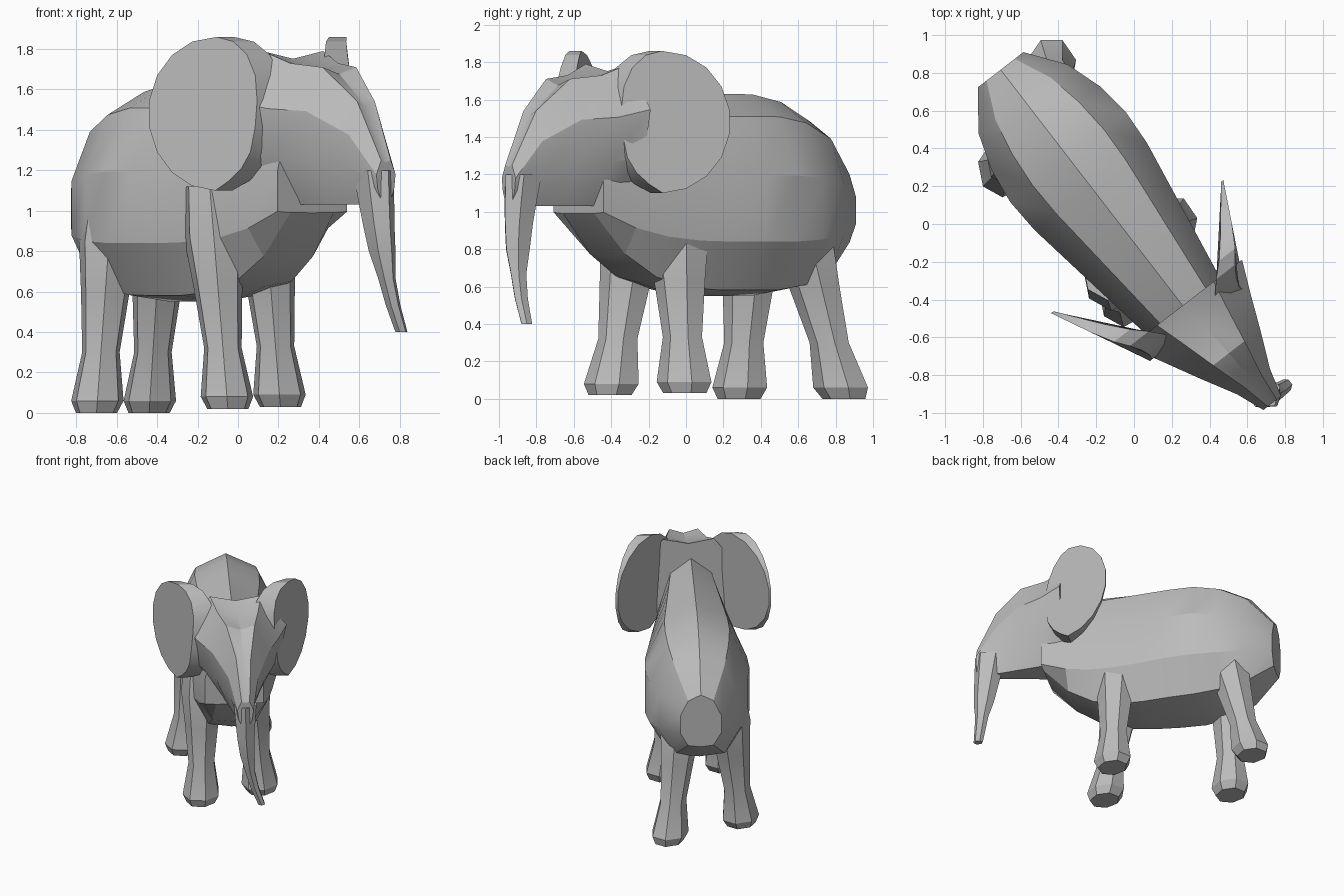
import bpy, bmesh, math
from mathutils import Vector

cube = bpy.data.objects.get("Cube")
if cube:
    bpy.data.objects.remove(cube)

# one plain skin colour
skin_colour = (0.5, 0.5, 0.5, 1)
skin = bpy.data.materials.new("elephant_grey")
skin.use_nodes = True
skin.diffuse_color = skin_colour
skin.node_tree.nodes["Principled BSDF"].inputs["Base Color"].default_value = skin_colour

# the animal walks diagonally: along its spine, then toward its left side
forward = Vector((0.61, -0.79, 0))
leftward = Vector((0.79, 0.61, 0))


def place(along, across, height):
    return forward * along + leftward * across + Vector((0, 0, height))


def circle(sides, turn=0):
    angles = [(index + turn) * math.tau / sides for index in range(sides)]
    return [(math.sin(angle), math.cos(angle)) for angle in angles]


def blend(start, end, amount):
    return start + (end - start) * amount


def loft(name, rings):
    """Skin a row of matching rings and cap both ends."""
    bm = bmesh.new()
    loops = [[bm.verts.new(point) for point in ring] for ring in rings]
    sides = len(loops[0])
    for near, far in zip(loops, loops[1:]):
        for index in range(sides):
            following = (index + 1) % sides
            bm.faces.new((near[index], near[following], far[following], far[index]))
    bm.faces.new(loops[0])
    bm.faces.new(loops[-1])
    bmesh.ops.recalc_face_normals(bm, faces=bm.faces)
    mesh = bpy.data.meshes.new(name)
    bm.to_mesh(mesh)
    bm.free()
    mesh.materials.append(skin)
    part = bpy.data.objects.new(name, mesh)
    bpy.context.collection.objects.link(part)
    bpy.ops.object.select_all(action='DESELECT')
    part.select_set(True)
    bpy.context.view_layer.objects.active = part
    bpy.ops.object.shade_smooth_by_angle(angle=math.radians(24))


# body: round rump, full barrel, flat belly, chest rising into the neck
spine_shift = -0.06
body_rings = []
body_steps = 9
for step in range(body_steps + 1):
    travel = step / body_steps
    fullness = math.sqrt(1 - (1 - min(1, 0.08 + 2.5 * travel)) ** 2)
    half_width = fullness * (0.41 - 0.3 * max(0, travel - 0.4))
    chest_rise = 0.44 * max(0, 2 * travel - 1) ** 3
    ring = []
    for side, rise in circle(10):
        if rise > 0:
            height = 1 + 0.63 * fullness * rise
        else:
            height = 1 + (0.45 * fullness - chest_rise) * max(-1, rise * 1.15)
        ring.append(place(1.76 * travel - 1.08, spine_shift + half_width * side, height))
    body_rings.append(ring)
loft("body", body_rings)

# head: brow between two slanted face planes, with overhanging cheeks
half_outline = [(0, 0.95), (0.5, 1), (1, 0.68), (0.85, 0.34), (0.35, 0)]
outline = half_outline + [(-side, rise) for side, rise in reversed(half_outline[1:])]
head_sections = [(0.5, 0.38, 1.79), (0.66, 0.3, 1.73), (0.85, 0.21, 1.71),
                 (1.05, 0.11, 1.54), (1.2, 0.06, 1.25)]
loft("head", [[place(along, half_width * side + blend(spine_shift, 0, along - 0.2), blend(1.03, top, rise))
               for side, rise in outline]
              for along, half_width, top in head_sections])

# trunk: hanging taper that swings sideways at the tip
trunk_rings = []
trunk_steps = 6
for step in range(trunk_steps + 1):
    travel = step / trunk_steps
    radius = blend(0.12, 0.035, math.sqrt(travel) if travel > 0.5 else travel)
    along = 1.1 + 0.07 * math.sin(travel * math.pi / 2)
    across = 0.12 * travel ** 3
    trunk_rings.append([place(along + radius * ahead, across + radius * side * 0.8, blend(1.2, 0.4, travel))
                        for side, ahead in circle(6)])
loft("trunk", trunk_rings)

# ears: flaps swept back in line with the face planes, thicker near the head
for name, direction in (("left_ear", 1), ("right_ear", -1)):
    outer, inner = [], []
    for side, rise in circle(18):
        along = 0.43 + (0.2 if side > 0 else 0.33) * side
        height = max(1.48 + 0.38 * rise, along + 0.65)
        # the upper front corner leans in toward the brow
        spread = 0.63 - along / 2 - 0.3 * max(0, along - 0.4) * max(0, rise)
        thickness = 0.015 + 0.28 * (along - 0.1)
        outer.append(place(along, spine_shift + direction * spread, height))
        inner.append(place(along, spine_shift + direction * (spread - thickness), height))
    loft(name, [outer, inner])

# legs: faceted columns with flared feet, each leaning from foot to hip
leg_shape = [(0, 0.11), (0.06, 0.14), (0.3, 0.1), (0.6, 0.13), (0.85, 0.16), (1.1, 0.14)]
leg_stance = {
    "rear_right_leg": ((-0.7, 0.29), (-0.62, 0.38), 0),
    "rear_left_leg": ((-0.44, 0.85), (-0.37, 0.56), 0),
    "front_right_leg": ((-0.05, -0.4), (-0.14, -0.25), 0.02),
    "front_left_leg": ((0.21, 0), (0.12, -0.05), 0.03),
}
for name, (foot, hip, lift) in leg_stance.items():
    rings = []
    for height, radius in leg_shape:
        lean = height / leg_shape[-1][0]
        centre = Vector(foot).lerp(Vector(hip), lean)
        rings.append([(centre.x + radius * side * 0.95, centre.y + radius * ahead * 1.1, height + lift)
                      for side, ahead in circle(7, 0.5)])
    loft(name, rings)
